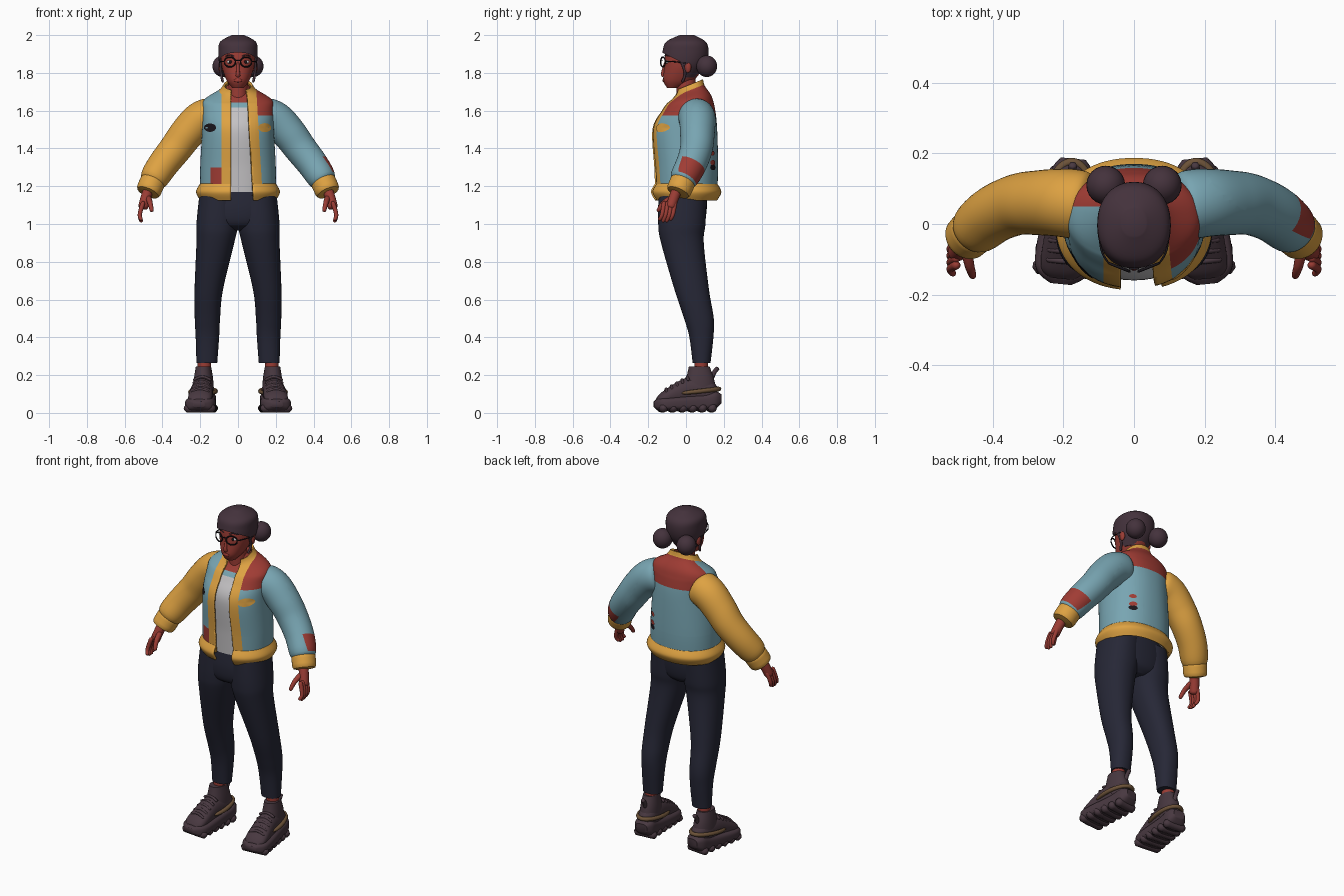
import bpy, bmesh, math
from mathutils import Vector

cube = bpy.data.objects.get("Cube")
if cube:
    bpy.data.objects.remove(cube)


def paint(name, *rgb):
    linear = [((c / 255 + .055) / 1.055) ** 2.4 for c in rgb] + [1]
    material = bpy.data.materials.new(name)
    material.use_nodes = True
    material.diffuse_color = linear
    material.node_tree.nodes["Principled BSDF"].inputs["Base Color"].default_value = linear
    return material


YELLOW, BLUE = paint("mustard", 222, 162, 66), paint("dusty blue", 120, 165, 178)
RED, SKIN = paint("brick red", 160, 60, 52), paint("skin", 154, 60, 52)
NAVY, HAIR = paint("navy", 38, 39, 54), paint("hair", 68, 50, 60)
WHITE, SHOE = paint("off white", 196, 194, 196), paint("shoe plum", 72, 56, 64)
BROWN, BLACK = paint("brown", 108, 82, 56), paint("black", 26, 22, 28)


def spline(rows, steps=8):
    # Smooth in-between rows through the given ones
    out = []
    last = len(rows) - 1
    for i in range(last):
        before, start, end, after = (rows[max(0, min(last, i + j))] for j in (-1, 0, 1, 2))
        for t in (j / steps for j in range(steps)):
            out.append([q + t / 2 * (r - p + t * (2 * p - 5 * q + 4 * r - s + t * (3 * q - p - 3 * r + s)))
                        for p, q, r, s in zip(before, start, end, after)])
    return out + [list(rows[last])]


def finish(name, bm, materials):
    mesh = bpy.data.meshes.new(name)
    bm.to_mesh(mesh)
    bm.free()
    for material in materials:
        mesh.materials.append(material)
    for polygon in mesh.polygons:
        polygon.use_smooth = True
    mesh.set_sharp_from_angle(angle=math.radians(50))
    obj = bpy.data.objects.new(name, mesh)
    bpy.context.collection.objects.link(obj)
    return obj


def skin(name, rings, materials, rule=None, cuts=(), place=None, caps=True):
    # Skin rings of points, cut along planes, then colour faces by rule (None drops a face)
    bm = bmesh.new()
    rows = [[bm.verts.new(place(p) if place else p) for p in ring] for ring in rings]
    for low, high in zip(rows, rows[1:]):
        for i in range(len(low)):
            bm.faces.new((low[i - 1], low[i], high[i], high[i - 1]))
    ends = [bm.faces.new(rows[0]), bm.faces.new(rows[-1])]
    bmesh.ops.recalc_face_normals(bm, faces=bm.faces)
    if not caps:
        bmesh.ops.delete(bm, geom=ends, context="FACES_ONLY")
    for point, normal in cuts:
        geometry = bm.verts[:] + bm.edges[:] + bm.faces[:]
        bmesh.ops.bisect_plane(bm, geom=geometry, plane_co=point, plane_no=normal)
    if rule:
        colour = {face: rule(face.calc_center_median()) for face in bm.faces}
        for face, material in colour.items():
            face.material_index = materials.index(material) if material else 0
        dropped = [face for face, material in colour.items() if not material]
        bmesh.ops.delete(bm, geom=dropped, context="FACES")
    return finish(name, bm, materials)


def loft(name, rows, *materials, along="z", square=2.2, sides=48, **options):
    # Rows are (position, half width, low, high, optional middle x)
    rings = []
    for at, half, low, high, *middle in spline(rows):
        ring = []
        for i in range(sides):
            angle = math.tau * i / sides
            c, s = (math.copysign(abs(v) ** (2 / square), v) for v in (math.cos(angle), math.sin(angle)))
            x, other = sum(middle) + half * c, (low + high) / 2 + (high - low) / 2 * s
            ring.append(Vector((x, other, at) if along == "z" else (x, at, other)))
        rings.append(ring)
    return skin(name, rings, materials, **options)


def tube(name, points, start, end, *materials, blunt=10, sides=16, **options):
    # Tapered tube with rounded ends through the points
    path = [Vector(p) for p in spline(points)]
    rings, turn, heading = [], None, None
    for i, p in enumerate(path):
        ahead = path[min(i + 1, len(path) - 1)] - path[max(i - 1, 0)]
        turn = heading.rotation_difference(ahead) @ turn if turn else ahead.to_track_quat("Z", "Y")
        heading = ahead
        t = i / (len(path) - 1)
        radius = (start + (end - start) * t) * max(.1, 1 - abs(2 * t - 1) ** blunt) ** .5
        angles = [math.tau * j / sides for j in range(sides)]
        rings.append([p + turn @ Vector((radius * math.cos(a), radius * math.sin(a), 0)) for a in angles])
    return skin(name, rings, materials, **options)


def wire(name, points, radius, material, **options):
    return tube(name, points, radius, radius, material, sides=8, **options)


def ball(name, at, size, material):
    bm = bmesh.new()
    bmesh.ops.create_uvsphere(bm, u_segments=24, v_segments=14, radius=1)
    for v in bm.verts:
        v.co = Vector(at) + Vector(size) * v.co
    return finish(name, bm, [material])


def grow(rows, amount):
    return [(z, half + amount, low - amount, high + amount) for z, half, low, high in rows]


# Jacket body with open front, plackets, tilted collar, yoke and patch
X, Y, Z = Vector((1, 0, 0)), Vector((0, 1, 0)), Vector((0, 0, 1))
LEFT_GAP, LEFT_TRIM, PATCH_X, PATCH_Z = -.038, -.087, -.145, 1.3
YOKE_X, YOKE_Y, YOKE_Z, COLLAR = .09, .05, 1.575, 1.7


def right_gap(z):
    return .045 + .06 * (1.74 - z)


def in_gap(c):
    return c.y < 0 and LEFT_GAP < c.x < right_gap(c.z)


def jacket_rule(c):
    if in_gap(c):
        return None
    if c.z > max(1.64, COLLAR + .4 * c.y) and abs(c.x) < .1:
        return YELLOW
    if c.y < 0 and LEFT_TRIM < c.x < right_gap(c.z) + .05:
        return YELLOW
    if c.z > YOKE_Z and (c.y > YOKE_Y or c.x > YOKE_X):
        return RED
    if c.y < 0 and PATCH_X < c.x < 0 and c.z < PATCH_Z:
        return RED
    return BLUE


def tilt(p):
    lift = max(0, min(1, (p.z - 1.64) / .08))
    return p + Z * lift * .4 * p.y


SLANT = X + Z * .06
gap_cuts = [(X * LEFT_GAP, X), (X * right_gap(0), SLANT), (Y * 0, Y)]
body = [(1.17, .2, -.165, .165), (1.3, .2, -.17, .17), (1.5, .19, -.18, .165), (1.6, .19, -.13, .155),
        (1.655, .18, -.09, .14), (COLLAR, .1, -.06, .1), (1.73, .075, -.055, .09)]
jacket = loft("jacket_body", body, YELLOW, BLUE, RED, sides=96, caps=False, place=tilt, rule=jacket_rule,
              cuts=gap_cuts + [(X * LEFT_TRIM, X), (X * (right_gap(0) + .05), SLANT), (Z * COLLAR, Z - Y * .4),
                               (Z * YOKE_Z, Z), (Y * YOKE_Y, Y), (X * YOKE_X, X),
                               (X * PATCH_X, X), (Z * PATCH_Z, Z)])
rim = body[0][1:]
hem_rows = [(1.125, *rim), *grow([(1.17, *rim)], .022), (1.215, *rim)]
hem = loft("jacket_hem", hem_rows, YELLOW, sides=96, caps=False, cuts=gap_cuts,
           rule=lambda c: None if in_gap(c) else YELLOW)
for shell in (jacket, hem):
    thickness = shell.modifiers.new("thickness", "SOLIDIFY")
    thickness.thickness, thickness.offset = .012, -1

# Shirt with neckline, bare chest and neck
CHEST, NECKLINE = 1.642, 1.618
loft("shirt_and_chest", grow(body, -.022), WHITE, BLUE, SKIN, place=tilt, cuts=[(Z * CHEST, Z), (Z * NECKLINE, Z)],
     rule=lambda c: SKIN if c.z > CHEST else BLUE if c.z > NECKLINE else WHITE)
tube("neck", [Z * 1.6, Z * 1.82], .052, .05, SKIN)

# Small emblems laid on the jacket
bpy.context.view_layer.update()


def emblem(name, x, z, size, side, material):
    bm = bmesh.new()
    bmesh.ops.create_circle(bm, cap_ends=True, segments=20, radius=size)
    bmesh.ops.poke(bm, faces=bm.faces[:])
    for v in bm.verts:
        start = Vector((x + v.co.x, side, z + v.co.y * .7))
        v.co = jacket.ray_cast(start, Y * -side)[1] + Y * side * .005
    finish(name, bm, [material])


emblem("dark_emblem", -.148, 1.51, .032, -1, BLACK)
emblem("mustard_emblem", .142, 1.51, .034, -1, YELLOW)
emblem("back_emblem_top", .125, 1.375, .018, 1, RED)
emblem("back_emblem_middle", .125, 1.325, .02, 1, RED)
emblem("back_emblem_low", .125, 1.3, .022, 1, BLACK)

# Head, face and hair trimmed to the hairline
skull = [(1.72, .03, -.1, -.04), (1.76, .06, -.12, .04), (1.83, .085, -.115, .09),
         (1.9, .09, -.11, .105), (1.95, .08, -.09, .09), (1.985, .02, -.02, .03)]
loft("head", skull, SKIN)
tube("nose", [(0, -.108, 1.86), (0, -.122, 1.8), (0, -.115, 1.785)], .006, .014, SKIN)
ball("lips", (0, -.117, 1.76), (.022, .007, .01), RED)
TEMPLE = Vector((0, -.03, 1.86))
front_line, side_line = Z + Y * .5, Y + Z * .33
hair_cap = loft("hair_cap", grow(skull[1:], .014), HAIR, place=lambda p: p + Z * .015,
                cuts=[(TEMPLE, front_line), (TEMPLE, side_line)],
                rule=lambda c: HAIR if max((c - TEMPLE).dot(front_line), (c - TEMPLE).dot(side_line)) > 0 else None)
wire("glasses_bridge", [(-.014, -.126, 1.865), (.014, -.126, 1.865)], .003, BLACK)

for s, side in ((1, "left"), (-1, "right")):
    def flip(p):
        return Vector((p.x * s, p.y, p.z))

    def step(p):
        # Shoes turn slightly outward
        return flip(p + X * (.19 - .1 * p.y) + Y * .1 * p.x)

    # Buns, loose strands and ears
    ball(side + "_bun", (s * .08, .11, 1.835), (.055, .055, .057), HAIR)
    wire(side + "_strand", [(.094, -.03, 1.87), (.09, -.005, 1.8), (.08, -.02, 1.75)], .007, HAIR, place=flip)
    ball(side + "_ear", (s * .092, .01, 1.83), (.012, .018, .03), SKIN)

    # Eyes and glasses
    ball(side + "_eye", (s * .04, -.098, 1.858), (.019, .009, .009), WHITE)
    ball(side + "_pupil", (s * .04, -.106, 1.858), (.008, .004, .008), BLACK)
    wire(side + "_brow", [(.018, -.112, 1.887), (.045, -.107, 1.895), (.068, -.088, 1.887)], .003, HAIR, place=flip)
    angles = [math.tau * i / 12 for i in range(13)]
    rim_path = [(.043 + .03 * math.cos(a), -.122 + .012 * math.cos(a), 1.858 + .026 * math.sin(a)) for a in angles]
    wire(side + "_lens_rim", rim_path, .004, BLACK, place=flip)
    wire(side + "_temple", [(.073, -.11, 1.86), (.093, -.07, 1.86), (.1, .01, 1.85)], .003, BLACK, place=flip)

    # Sleeve and cuff; the left sleeve carries a forearm patch
    arm, outward = Vector((.45, -.4, -.8)), Vector((.75, .65, .3))
    top, low = Vector((.4, .025, 1.31)), Vector((.45, -.01, 1.235))
    edge = top + outward * .02
    decoration = dict(cuts=[(top, arm), (low, arm), (edge, outward)], rule=lambda c: RED if (
        (c - top).dot(arm) > 0 > (c - low).dot(arm) and (c - edge).dot(outward) > 0) else BLUE)
    tube(side + "_sleeve", [(.12, .05, 1.58), (.2, .06, 1.55), (.27, .06, 1.48), (.33, .055, 1.4), (.4, .025, 1.31),
                            (.465, -.03, 1.21)], .102, .076, BLUE if s > 0 else YELLOW, RED, blunt=14, sides=40,
         place=flip, **(decoration if s > 0 else {}))
    tube(side + "_cuff", [(.445, -.01, 1.24), (.48, -.045, 1.16)], .068, .066, YELLOW, blunt=6, sides=32, place=flip)

    # Hand
    tube(side + "_palm", [(.465, -.035, 1.21), (.485, -.06, 1.15), (.505, -.085, 1.08)], .028, .027, SKIN, place=flip)
    for i in range(4):
        y, tip = -.058 - .019 * i, 1.005 + .01 * abs(i - 1.5)
        tube(side + "_finger", [(.5, y, 1.12), (.52, y - .012, 1.05), (.51, y - .028, tip)], .013, .009, SKIN, place=flip)
    tube(side + "_thumb", [(.475, -.07, 1.14), (.465, -.12, 1.11), (.455, -.15, 1.065)], .017, .01, SKIN, place=flip)

    # Trouser leg and ankle
    loft(side + "_trouser_leg", [(.265, .055, .035, .13, .165), (.4, .062, .018, .145, .162), (.5, .067, -.01, .147, .162),
                                 (.65, .075, -.06, .122, .155), (.9, .1, -.132, .094, .12), (1, .11, -.147, .103, .11),
                                 (1.15, .105, -.145, .11, .1)], NAVY, place=flip)
    tube(side + "_ankle", [(.178, .08, .17), (.178, .08, .32)], .036, .036, SKIN, place=flip)

    # Chunky shoe
    loft(side + "_shoe_sole", [(-.17, .03, .03, .06), (-.14, .07, .01, .08), (-.08, .08, .01, .085), (.08, .064, .01, .1),
                               (.15, .058, .02, .115), (.185, .035, .05, .1)], SHOE, along="y", square=3.2, place=step)
    loft(side + "_shoe_upper", [(-.155, .035, .05, .08), (-.12, .062, .04, .115), (0, .058, .04, .185),
                                (.12, .052, .04, .18), (.165, .03, .05, .14)], SHOE, along="y", place=step)
    loft(side + "_shoe_collar", [(.1, .056, -.03, .165), (.18, .05, 0, .148), (.245, .04, .015, .125)], SHOE, place=step)
    wire(side + "_shoe_pull_tab", [(0, .135, .18), (0, .15, .215), (0, .17, .24)], .012, SHOE, place=step)
    turns = [math.radians(a) for a in range(-30, 211, 20)]
    band = [(.066 * math.cos(a), .04 + .135 * math.sin(a), .112 + .015 * math.sin(a)) for a in turns]
    wire(side + "_shoe_band", band, .012, BROWN, place=step)
    for i in range(5):
        y, z = -.105 + .028 * i, .123 + .016 * i
        wire(side + "_shoe_lace", [(-.048, y, z - .014), (0, y, z + .004), (.048, y, z - .014)], .008, SHOE, place=step)
    for i in range(6):
        half, y = .084 - .003 * i, -.125 + .052 * i
        wire(side + "_shoe_lug", [(-half, y, .025), (half, y, .025)], .024, SHOE, place=step)

# Trouser seat
loft("trouser_seat", [(.965, .06, -.08, .06), (1, .17, -.135, .095), (1.08, .205, -.148, .11), (1.19, .18, -.135, .11)], NAVY)
